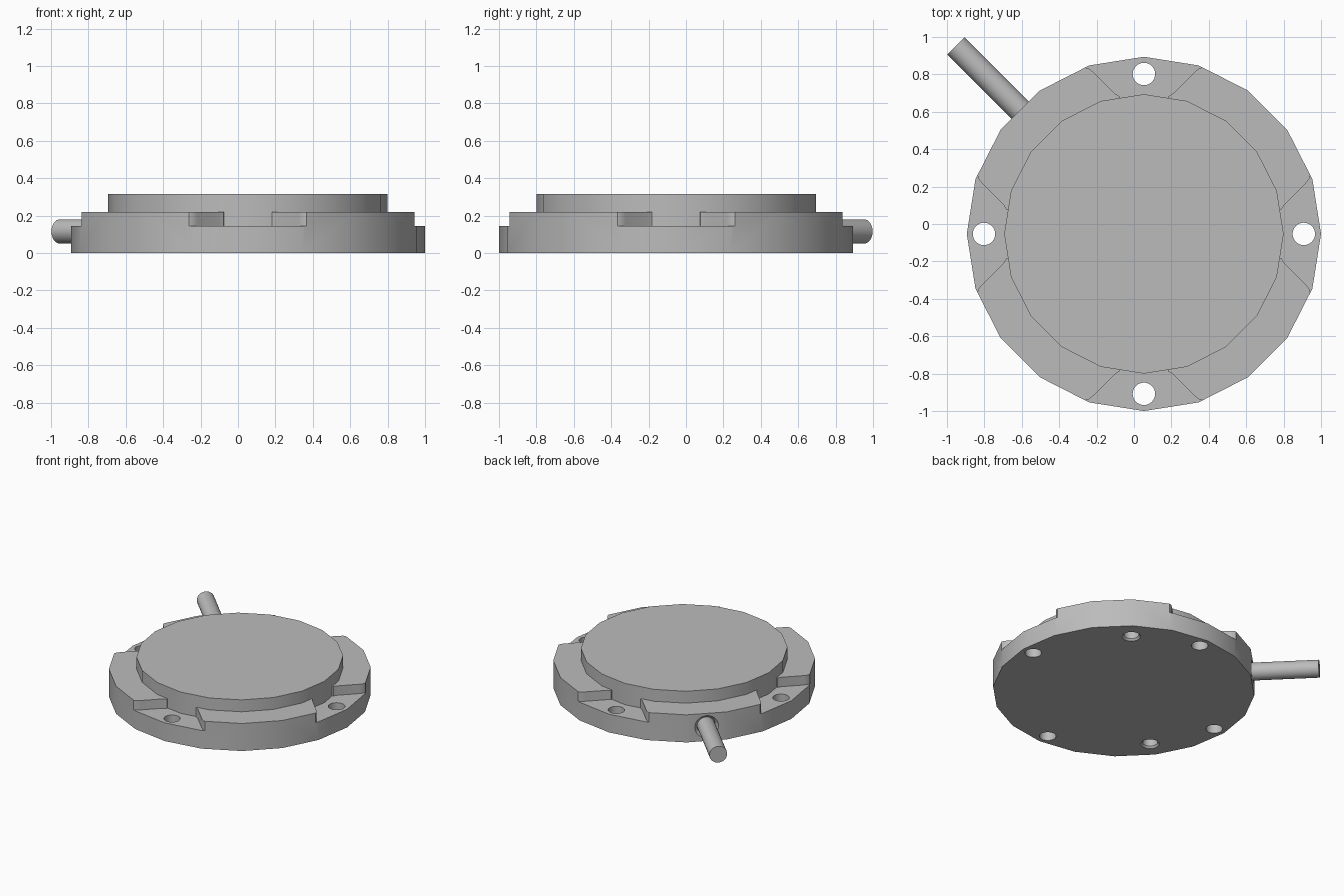
import bpy, bmesh, math
from mathutils import Matrix, Vector

cube = bpy.data.objects.get("Cube")
if cube:
    bpy.data.objects.remove(cube)

CENTRE = Vector((0.053, -0.053, 0))
SIDES = 20

grey = bpy.data.materials.new("machined grey")
grey.use_nodes = True
colour = (0.5, 0.5, 0.5, 1)
grey.diffuse_color = colour
grey.node_tree.nodes["Principled BSDF"].inputs["Base Color"].default_value = colour


def ring(radius, sides=SIDES):
    return [(radius * math.cos(math.tau * i / sides),
             radius * math.sin(math.tau * i / sides)) for i in range(sides)]


def loft(name, sections, matrix=Matrix()):
    """Solid through outlines stacked along local z: [(outline, z), ...]."""
    bm = bmesh.new()
    loops = [[bm.verts.new((x, y, z)) for x, y in outline] for outline, z in sections]
    n = len(loops[0])
    for low, high in zip(loops, loops[1:]):
        for i in range(n):
            j = (i + 1) % n
            bm.faces.new((low[i], low[j], high[j], high[i]))
    bm.faces.new(loops[0][::-1])
    bm.faces.new(loops[-1])
    bmesh.ops.recalc_face_normals(bm, faces=bm.faces)
    mesh = bpy.data.meshes.new(name)
    bm.to_mesh(mesh)
    bm.free()
    mesh.materials.append(grey)
    obj = bpy.data.objects.new(name, mesh)
    obj.matrix_world = Matrix.Translation(CENTRE) @ matrix
    bpy.context.collection.objects.link(obj)
    return obj


def cut(target, cutter):
    cutter.hide_render = True
    mod = target.modifiers.new("cut", 'BOOLEAN')
    mod.operation, mod.solver, mod.object = 'DIFFERENCE', 'EXACT', cutter
    bpy.context.view_layer.objects.active = target
    bpy.ops.object.modifier_apply(modifier=mod.name)
    bpy.data.objects.remove(cutter)


def polar(radius, degrees):
    a = math.radians(degrees)
    return Matrix.Translation((radius * math.cos(a), radius * math.sin(a), 0))


# Base plate and the raised platform on it
base = loft("base_plate", [(ring(0.947), 0), (ring(0.947), 0.22)])
platform = loft("raised_platform", [(ring(0.747), 0.14), (ring(0.747), 0.315)])

# Four flared notches, each with a bolt hole through its floor
half = [(0.12, 0.70), (0.13, 0.735), (0.155, 0.75), (0.27, 0.865),
        (0.295, 0.885), (0.335, 0.895), (0.4, 1.0)]
notch = half + [(-x, y) for x, y in reversed(half)]
for k in range(4):
    cut(base, loft("notch_cutter", [(notch, 0.145), (notch, 0.3)],
                   Matrix.Rotation(k * math.pi / 2, 4, 'Z')))
    hole = ring(0.06, 32)
    cut(base, loft("bolt_cutter", [(hole, -0.1), (hole, 0.3)], polar(0.855, 90 * k)))

# Two blind pin holes in the underside, with bevelled mouths
for degrees in (54, 216):
    cut(base, loft("pin_cutter", [(ring(0.075, 32), -0.01), (ring(0.055, 32), 0.015),
                                  (ring(0.055, 32), 0.1)], polar(0.79, degrees)))

# Cable leaving the rim through a bevelled opening
along = (Matrix.Translation((0, 0, 0.115)) @ Matrix.Rotation(math.radians(135), 4, 'Z')
         @ Matrix.Rotation(math.pi / 2, 4, 'Y'))
cut(base, loft("cable_cutter", [(ring(0.067, 32), 0.9), (ring(0.067, 32), 0.915),
                                (ring(0.092, 32), 0.94)], along))
cable = loft("cable", [(ring(0.065, 32), 0.85), (ring(0.065, 32), 1.421)], along)

# Smooth the curved walls, keep the rims sharp
bpy.ops.object.select_all(action='DESELECT')
for obj in (base, platform, cable):
    obj.select_set(True)
bpy.context.view_layer.objects.active = base
bpy.ops.object.shade_smooth_by_angle(angle=math.radians(30))
